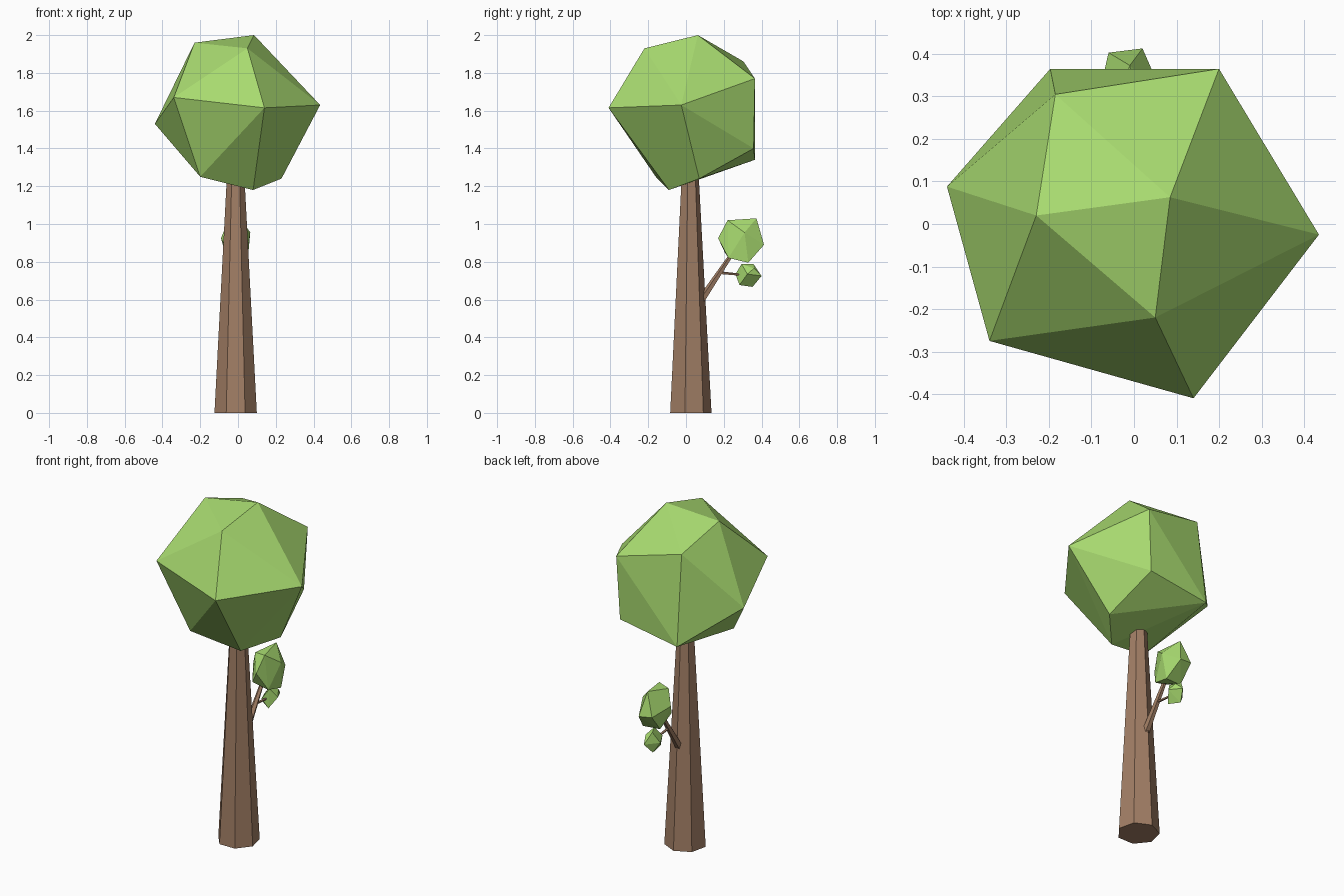
import bpy, bmesh
from mathutils import Vector

if "Cube" in bpy.data.objects:
    bpy.data.objects.remove(bpy.data.objects["Cube"])


def material(name, rgb):
    m = bpy.data.materials.new(name)
    m.diffuse_color = (*rgb, 1)
    m.use_nodes = True
    m.node_tree.nodes["Principled BSDF"].inputs["Base Color"].default_value = m.diffuse_color
    return m


GREEN = material("leaf_green", (0.39, 0.70, 0.16))
BROWN = material("bark_brown", (0.36, 0.21, 0.13))


def finish(bm, name, mat):
    bmesh.ops.recalc_face_normals(bm, faces=bm.faces)
    me = bpy.data.meshes.new(name)
    bm.to_mesh(me)
    bm.free()
    me.materials.append(mat)
    ob = bpy.data.objects.new(name, me)
    bpy.context.collection.objects.link(ob)
    return ob


def foliage(name, points):
    """Faceted leaf clump: convex hull of a few corner points."""
    bm = bmesh.new()
    for p in points:
        bm.verts.new(p)
    res = bmesh.ops.convex_hull(bm, input=bm.verts[:])
    loose = [v for v in bm.verts if not v.link_faces]
    bmesh.ops.delete(bm, geom=loose, context='VERTS')
    return finish(bm, name, GREEN)


def limb(name, start, end, r1, r2, sides):
    """Tapered prism from start to end."""
    a, b = Vector(start), Vector(end)
    bm = bmesh.new()
    bmesh.ops.create_cone(bm, cap_ends=True, segments=sides,
                          radius1=r1, radius2=r2, depth=(b - a).length)
    ob = finish(bm, name, BROWN)
    ob.location = (a + b) / 2
    d = b - a
    if abs(d.x) + abs(d.y) > 1e-3:
        ob.rotation_euler = d.to_track_quat('Z', 'Y').to_euler()
    return ob


# Seven-sided trunk with a corner facing the back
trunk = limb("trunk", (-0.014, 0.02, 0), (-0.011, 0.02, 1.3), 0.115, 0.045, 7)
trunk.rotation_euler = (0, 0, 0)
back = max(trunk.data.vertices, key=lambda v: v.co.y + v.co.x * 1e-3).co
trunk.rotation_euler.z = back.xy.angle_signed(Vector((0, 1))) * -1

# Large crown
foliage("crown", [
    (0.085, 0.063, 2.0), (-0.23, 0.02, 1.96), (0.05, -0.22, 1.93),
    (0.20, 0.365, 1.77), (-0.185, 0.305, 1.86), (-0.197, 0.365, 1.34),
    (-0.44, 0.088, 1.53), (-0.34, -0.275, 1.67), (0.14, -0.41, 1.615),
    (0.435, -0.025, 1.63), (-0.20, -0.16, 1.25), (0.08, -0.09, 1.18),
    (0.23, 0.07, 1.24), (0.18, 0.358, 1.40)])

# Side branch and twig
limb("branch", (-0.012, 0.08, 0.595), (-0.012, 0.25, 0.85), 0.022, 0.011, 5)
limb("twig", (-0.012, 0.175, 0.742), (-0.015, 0.30, 0.73), 0.008, 0.006, 5)

# Two small leaf clumps
foliage("upper_leaf_clump", [
    (0.065, 0.31, 0.955), (-0.01, 0.373, 1.03), (0.02, 0.22, 1.02),
    (0.02, 0.413, 0.89), (0.05, 0.33, 0.795), (0.04, 0.225, 0.82),
    (0.0, 0.17, 0.925), (-0.06, 0.403, 0.90), (-0.09, 0.27, 0.925),
    (-0.055, 0.24, 1.01), (-0.055, 0.32, 0.80), (-0.05, 0.205, 0.85)])
foliage("lower_leaf_clump", [
    (0.033, 0.325, 0.735), (-0.063, 0.33, 0.725),
    (-0.03, 0.262, 0.735), (0.0, 0.294, 0.788), (-0.03, 0.357, 0.788),
    (-0.005, 0.40, 0.725), (-0.03, 0.352, 0.667), (0.0, 0.283, 0.677),
    (0.012, 0.36, 0.765), (-0.045, 0.30, 0.695)])
